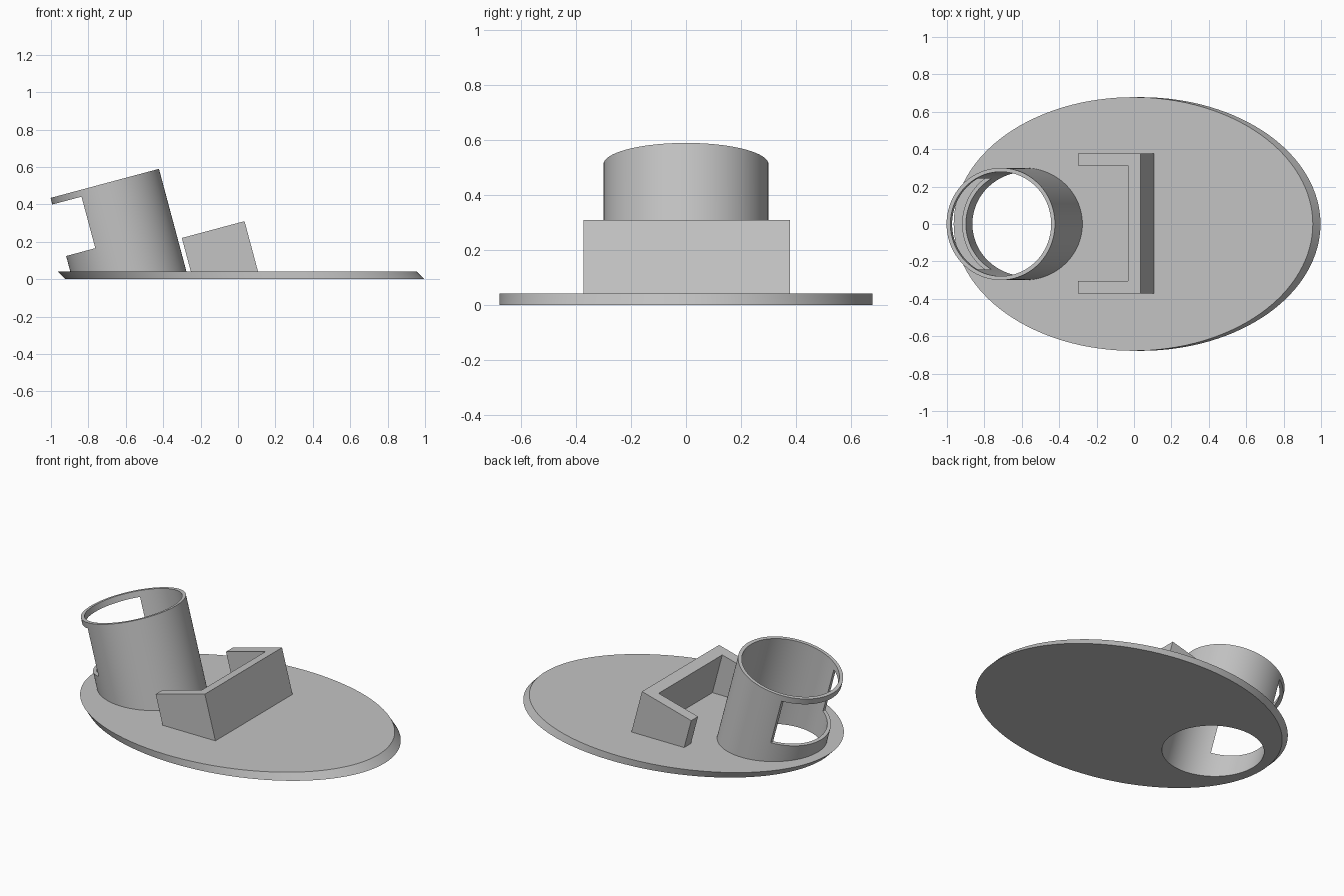
import bpy, bmesh, math
from mathutils import Vector

if "Cube" in bpy.data.objects:
    bpy.data.objects.remove(bpy.data.objects["Cube"])

TILT = math.radians(15)
C, S = math.cos(TILT), math.sin(TILT)

grey = bpy.data.materials.new("light grey")
grey.diffuse_color = (0.55, 0.55, 0.55, 1)
grey.use_nodes = True
grey.node_tree.nodes["Principled BSDF"].inputs["Base Color"].default_value = grey.diffuse_color


def tilted(v, y, u):
    """Point in the leaning frame: v across, u along the leaning axis."""
    return Vector((v * C - u * S, y, v * S + u * C))


def at_height(v, y, z):
    """Follow the leaning axis down to a horizontal plane."""
    return tilted(v, y, (z - v * S) / C)


def loft(name, bottom, top):
    """Solid between two matching outlines."""
    bm = bmesh.new()
    lo = [bm.verts.new(p) for p in bottom]
    hi = [bm.verts.new(p) for p in top]
    n = len(lo)
    for i in range(n):
        j = (i + 1) % n
        bm.faces.new((lo[i], lo[j], hi[j], hi[i]))
    bm.faces.new(lo[::-1])
    bm.faces.new(hi)
    bmesh.ops.recalc_face_normals(bm, faces=bm.faces)
    mesh = bpy.data.meshes.new(name)
    bm.to_mesh(mesh)
    bm.free()
    mesh.materials.append(grey)
    obj = bpy.data.objects.new(name, mesh)
    bpy.context.collection.objects.link(obj)
    return obj


def cut(obj, cutter):
    """Subtract the cutter and remove it."""
    mod = obj.modifiers.new("cut", 'BOOLEAN')
    mod.operation, mod.solver, mod.object = 'DIFFERENCE', 'EXACT', cutter
    bpy.context.view_layer.objects.active = obj
    bpy.ops.object.modifier_apply(modifier=mod.name)
    bpy.data.objects.remove(cutter)


def ellipse(rx, ry, n, cx=0.0, cy=0.0):
    return [(cx + rx * math.cos(2 * math.pi * i / n),
             cy + ry * math.sin(2 * math.pi * i / n)) for i in range(n)]


TUBE_V, TUBE_TOP = -0.5556, 0.679


def cylinder(name, r, z_low, u_high):
    pts = ellipse(r, r, 96, TUBE_V)
    return loft(name, [at_height(v, y, z_low) for v, y in pts],
                [tilted(v, y, u_high) for v, y in pts])


# Oval base with a slanted rim, shifted between bottom and top
base = loft("oval_base",
            [(x, y, 0) for x, y in ellipse(0.96, 0.678, 128, 0.037)],
            [(x, y, 0.042) for x, y in ellipse(0.96, 0.678, 128, -0.004)])
cut(base, cylinder("hole_cutter", 0.3, -0.1, 0.5))

# Leaning tube, open at both ends
tube = cylinder("leaning_tube", 0.3, 0.0, TUBE_TOP)
cut(tube, cylinder("bore_cutter", 0.279, -0.1, TUBE_TOP + 0.1))

# Window in the outer side of the tube, leaving a thin ring on top
window = [(-1.1, -0.5), (-0.694, -0.5), (-0.694, 0.5), (-1.1, 0.5)]
cut(tube, loft("window_cutter", [tilted(v, y, 0.3575) for v, y in window],
               [tilted(v, y, 0.6426) for v, y in window]))

# Leaning C-shaped bracket, open toward the tube
half = [(0.114, 0.375), (-0.233, 0.375), (-0.233, 0.309), (0.044, 0.309)]
outline = half + [(v, -y) for v, y in reversed(half)]
outline = [(v, y + 0.003) for v, y in outline]
bracket = loft("bracket", [at_height(v, y, 0.02) for v, y in outline],
               [tilted(v, y, 0.2905) for v, y in outline])

# Smooth curved walls, crisp edges
bpy.ops.object.select_all(action='DESELECT')
for obj in (base, tube, bracket):
    obj.select_set(True)
bpy.context.view_layer.objects.active = base
bpy.ops.object.shade_smooth_by_angle(angle=math.radians(30))
